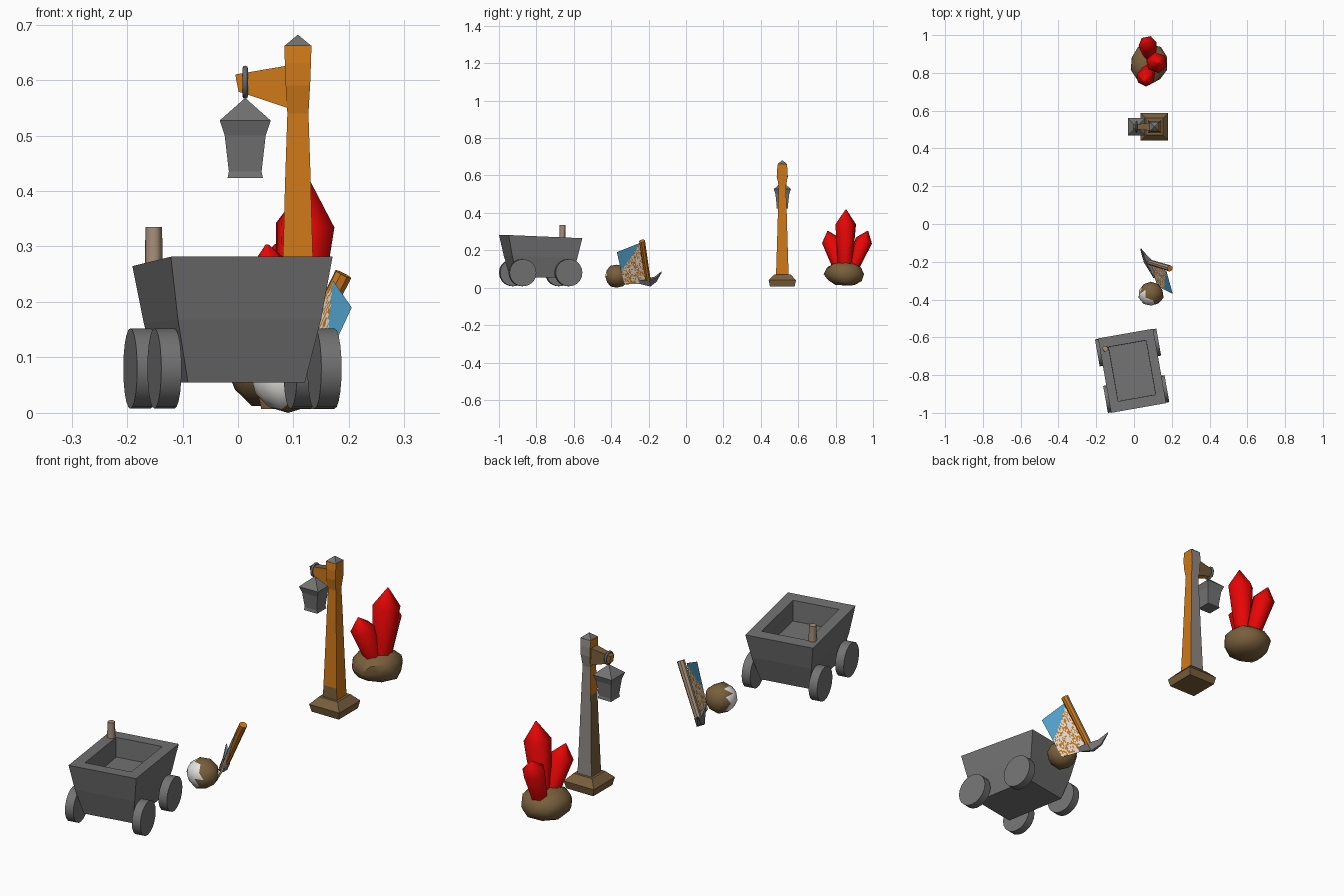
import bpy, bmesh, math, random
from mathutils import Vector, Matrix

if "Cube" in bpy.data.objects:
    bpy.data.objects.remove(bpy.data.objects["Cube"])

random.seed(4)


def mat(name, r, g, b):
    m = bpy.data.materials.new(name)
    m.diffuse_color = (r, g, b, 1)
    m.use_nodes = True
    m.node_tree.nodes["Principled BSDF"].inputs["Base Color"].default_value = m.diffuse_color
    return m


GREY = mat("iron grey", .17, .17, .17)
DARK = mat("ring grey", .13, .14, .15)
ORANGE = mat("orange wood", .62, .19, .01)
BROWN = mat("brown stone", .19, .115, .045)
WORN = mat("worn grey wood", .28, .25, .22)
TAN = mat("tan wood", .38, .27, .19)
RED = mat("red crystal", 1.0, .002, .002)
BLUE = mat("blue cloth", .09, .40, .66)
WHITE = mat("white", .78, .77, .74)


def smooth(ob, degrees):
    bpy.ops.object.select_all(action='DESELECT')
    ob.select_set(True)
    bpy.context.view_layer.objects.active = ob
    bpy.ops.object.shade_smooth_by_angle(angle=math.radians(degrees))


def finish(name, bm, mats, rule=None, place=None):
    bmesh.ops.recalc_face_normals(bm, faces=bm.faces)
    bm.normal_update()
    if rule:
        for f in bm.faces:
            f.material_index = rule(f.calc_center_median(), f.normal)
    me = bpy.data.meshes.new(name)
    bm.to_mesh(me)
    bm.free()
    for m in mats:
        me.materials.append(m)
    ob = bpy.data.objects.new(name, me)
    bpy.context.collection.objects.link(ob)
    if place:
        ob.matrix_world = place
    return ob


def loft(name, rings, mats, rule=None, place=None):
    """Skin a row of equal rings and cap both ends."""
    bm = bmesh.new()
    vs = [[bm.verts.new(p) for p in r] for r in rings]
    n = len(rings[0])
    for a, b in zip(vs, vs[1:]):
        for i in range(n):
            j = (i + 1) % n
            bm.faces.new((a[i], a[j], b[j], b[i]))
    bm.faces.new(vs[0])
    bm.faces.new(vs[-1])
    return finish(name, bm, mats, rule, place)


def rect(cx, cy, z, hx, hy):
    return [Vector((cx + sx * hx, cy + sy * hy, z))
            for sx, sy in ((-1, -1), (1, -1), (1, 1), (-1, 1))]


def rod(name, a, b, stops, sides, mats, rule=None, place=None):
    """Round bar from a to b; stops are (fraction along, radius)."""
    a, b = Vector(a), Vector(b)
    q = (b - a).to_track_quat('Z', 'Y')
    rings = []
    for t, r in stops:
        rings.append([a.lerp(b, t) + q @ Vector((r * math.cos(2 * math.pi * i / sides),
                                                 r * math.sin(2 * math.pi * i / sides), 0))
                      for i in range(sides)])
    return loft(name, rings, mats, rule, place)


# --- mine cart -----------------------------------------------------------
CART = Matrix.Translation((-.01, -.777, 0)) @ Matrix.Rotation(math.radians(10), 4, 'Z')
rings = [rect(0, 0, z, hx, hy) for z, hx, hy in (
    (.055, .107, .145), (.165, .131, .177), (.273, .148, .200),
    (.273, .101, .146), (.185, .1, .145))]
for r in rings:
    for p in r:                      # rim slopes gently to the back
        p.z -= .0425 * p.y * max(0, (p.z - .055) / .218)
loft("cart_tub", rings, [GREY], place=CART)
for y in (-.125, .125):
    for s in (-1, 1):
        wheel = rod("cart_wheel", (s * .128, y, .08), (s * .165, y, .08),
                    ((0, .0725), (1, .0725)), 20, [GREY], place=CART)
        smooth(wheel, 40)
smooth(rod("cart_lever", (-.151, -.661, .19), (-.152, -.66, .335),
           ((0, .018), (1, .0155)), 6, [TAN]), 65)

# --- lamp post -----------------------------------------------------------
PX, PY = .108, .515
loft("post_base", [rect(PX, PY, z, h, h) for z, h in ((.007, .066), (.04, .073), (.07, .045))], [BROWN])


def wood(c, n):
    if n.y > .6:
        return 1
    if n.x < -.6:
        return 2 if c.z < .42 else 0
    return 2 if n.y < -.6 and c.z < .12 else 0


loft("post", [rect(PX, PY, z, hx, hy) for z, hx, hy in (
    (.06, .034, .034), (.12, .032, .032), (.28, .027, .027), (.42, .023, .023), (.54, .019, .019),
    (.59, .022, .028), (.63, .0235, .028), (.662, .0245, .024))], [ORANGE, WORN, BROWN], wood)
loft("post_cap", [rect(PX, PY, .661, .025, .025), rect(PX, PY, .681, .001, .001)], [GREY])


def arm_ring(xt, zt, xb, zb, h):
    return [Vector(p) for p in ((xb, PY - h, zb), (xb, PY + h, zb), (xt, PY + h, zt), (xt, PY - h, zt))]


loft("post_arm", [arm_ring(-.005, .610, .001, .579, .012), arm_ring(.095, .627, .095, .548, .021)],
     [ORANGE, BROWN], lambda c, n: int(n.y > .6 or n.z > .6))

LX = .013
bpy.ops.mesh.primitive_torus_add(major_radius=.025, minor_radius=.005, major_segments=16,
                                 minor_segments=8, location=(LX, PY, .596),
                                 rotation=(0, math.pi / 2, 0))
ring = bpy.context.object
ring.name = "lantern_ring"
ring.data.materials.append(DARK)
smooth(ring, 60)
loft("lantern", [rect(LX, PY, z, h, h) for z, h in (
    (.423, .032), (.435, .0295), (.500, .037), (.527, .046), (.566, .002))], [GREY])

# --- crystal cluster -----------------------------------------------------


def boulder(name, centre, size, floor, jitter, mats, rule=None, limit=1.0):
    bm = bmesh.new()
    bmesh.ops.create_icosphere(bm, subdivisions=2, radius=1)
    for v in bm.verts:
        p = v.co * (1 + random.uniform(-jitter, jitter))
        p.x = min(p.x, limit)
        v.co = Vector((centre[i] + p[i] * size[i] for i in range(3)))
        v.co.z = max(v.co.z, floor)
    ob = finish(name, bm, mats, rule)
    smooth(ob, 40)
    return ob


boulder("crystal_rock", (.082, .85, .072), (.103, .108, .07), .012, .07, [BROWN], limit=.9)
for base, tip, r in (((.10, .85, .09), (.128, .855, .417), .056),
                     ((.085, .825, .09), (.052, .758, .303), .049),
                     ((.085, .885, .09), (.068, .972, .303), .049)):
    smooth(rod("crystal", base, tip, ((0, r * .66), (.76, r), (1, .003)), 6, [RED]), 65)

# --- round bundle with a pale patch --------------------------------------
PALE = Vector((-.75, -.6, .05))
boulder("bundle", (.09, -.37, .062), (.067, .065, .062), .0, .05, [BROWN, WHITE],
        lambda c, n: int(n.dot(PALE) > .36))

# --- pickaxe -------------------------------------------------------------
TOP, FOOT = Vector((.19, -.235, .25)), Vector((.075, -.2, .025))
rod("pick_handle", FOOT, TOP, ((0, .014), (1, .0165)), 8, [ORANGE, TAN],
    lambda c, n: int(n.y - n.x > .5))
axis = (TOP - FOOT).normalized()
flat = axis.cross(Vector((.07, -.155, -.03))).normalized()
head = []
for x, y, z, h, t in ((.036, -.131, .084, .002, .002), (.053, -.163, .045, .012, .008),
                      (.075, -.2, .028, .018, .017), (.093, -.245, .032, .012, .009),
                      (.105, -.285, .05, .002, .002)):
    c = Vector((x, y, z))
    head.append([c + axis * h * i + flat * t * j for i, j in ((-1, -1), (1, -1), (1, 1), (-1, 1))])
loft("pick_head", head, [GREY])

# --- cloth leaning on the handle: blue corner, orange and white speckle --
A, B, D = Vector((.172, -.25, .238)), Vector((.205, -.37, .19)), Vector((.075, -.19, .02))
C = Vector((.125, -.33, .018))
N = 28
bm = bmesh.new()
grid = [[bm.verts.new(A.lerp(D, u / N).lerp(B.lerp(C, u / N), v / N))
         for v in range(N + 1)] for u in range(N + 1)]
for u in range(N):
    for v in range(N):
        f = bm.faces.new((grid[u][v], grid[u + 1][v], grid[u + 1][v + 1], grid[u][v + 1]))
        f.material_index = 0 if u < .55 * v else random.choice((1, 1, 2, 2, 2))
finish("cloth", bm, [BLUE, ORANGE, WHITE])
